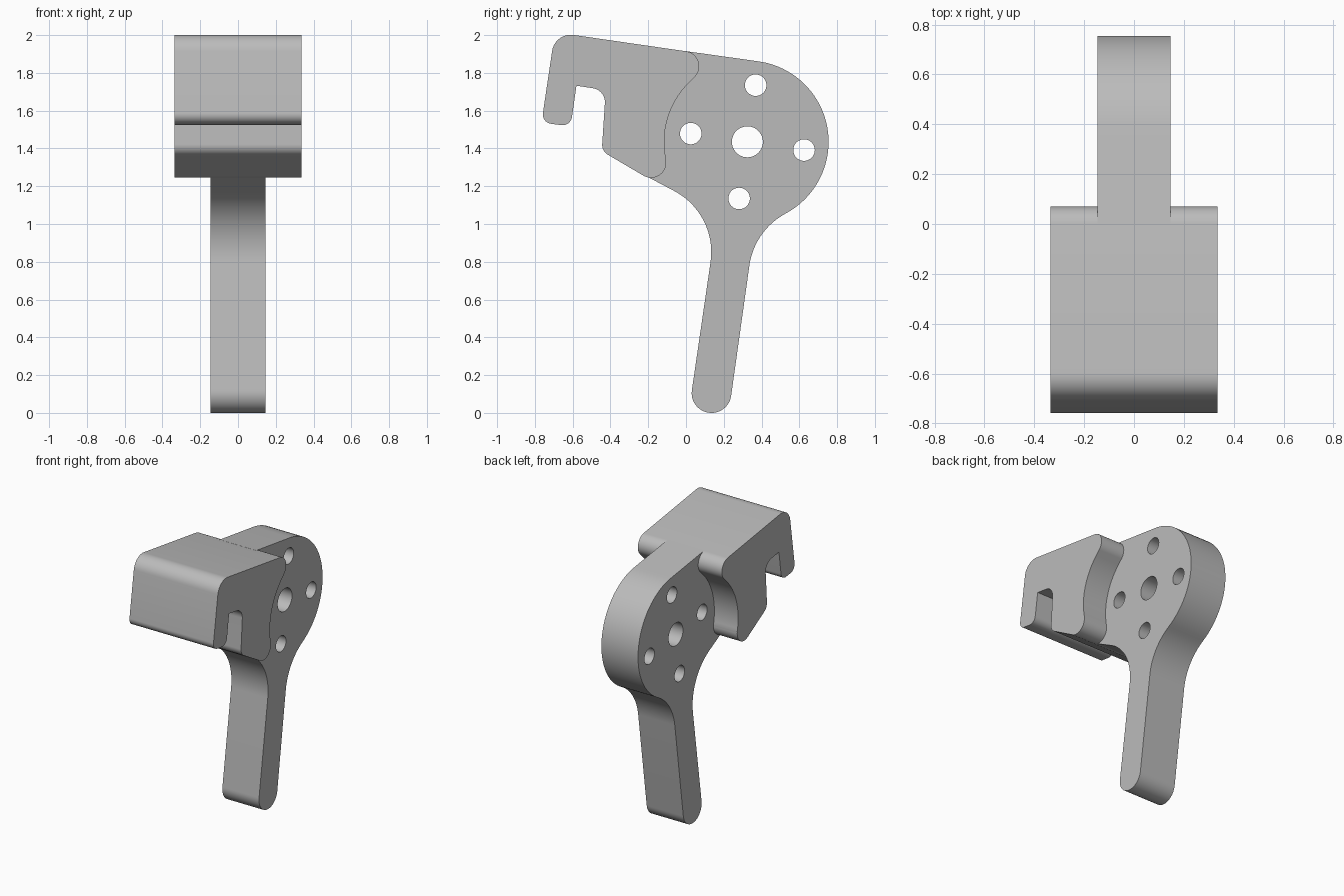
import bpy, bmesh
from math import sin, cos, tan, radians, pi
from mathutils import Vector, Matrix

cube = bpy.data.objects.get("Cube")
if cube:
    bpy.data.objects.remove(cube, do_unlink=True)

grey = bpy.data.materials.new("plain grey")
grey.use_nodes = True
colour = (0.5, 0.5, 0.5, 1)
grey.diffuse_color = colour
grey.node_tree.nodes["Principled BSDF"].inputs["Base Color"].default_value = colour


def arc(center, radius, start, end, steps=24):
    """Points on an arc, angles in degrees."""
    angles = [radians(start + (end - start) * i / steps) for i in range(steps + 1)]
    return [Vector((center[0] + radius * cos(a), center[1] + radius * sin(a))) for a in angles]


def fillet(before, corner, after, radius, steps=12):
    """Points rounding a corner between two straight edges."""
    p = Vector(corner)
    u = (Vector(before) - p).normalized()
    v = (Vector(after) - p).normalized()
    half = u.angle(v) / 2
    center = p + (u + v).normalized() * radius / sin(half)
    a = p + u * radius / tan(half) - center
    b = p + v * radius / tan(half) - center
    sweep = a.angle_signed(b)
    return [center + Matrix.Rotation(-sweep * i / steps, 2) @ a for i in range(steps + 1)]


def extrude_profile(name, loops, half_width):
    """Fill closed side-view loops (inner ones are holes) and extrude across x."""
    curve = bpy.data.curves.new(name, "CURVE")
    curve.dimensions = "2D"
    curve.fill_mode = "BOTH"
    curve.extrude = half_width
    for loop in loops:
        spline = curve.splines.new("POLY")
        spline.points.add(len(loop) - 1)
        for point, co in zip(spline.points, loop):
            point.co = (co[0], co[1], 0, 1)
        spline.use_cyclic_u = True
    helper = bpy.data.objects.new(name + "_profile", curve)
    mesh = bpy.data.meshes.new_from_object(helper)
    bpy.data.objects.remove(helper)
    bpy.data.curves.remove(curve)
    # Profile plane becomes y-z, depth becomes x
    mesh.transform(Matrix(((0, 0, 1, 0), (1, 0, 0, 0), (0, 1, 0, 0), (0, 0, 0, 1))))
    bm = bmesh.new()
    bm.from_mesh(mesh)
    bmesh.ops.remove_doubles(bm, verts=bm.verts, dist=0.0001)
    bmesh.ops.recalc_face_normals(bm, faces=bm.faces)
    bm.to_mesh(mesh)
    bm.free()
    mesh.materials.clear()
    mesh.materials.append(grey)
    mesh.name = name
    obj = bpy.data.objects.new(name, mesh)
    bpy.context.collection.objects.link(obj)
    bpy.ops.object.select_all(action="DESELECT")
    obj.select_set(True)
    bpy.context.view_layer.objects.active = obj
    bpy.ops.object.shade_smooth_by_angle(angle=radians(30))


hub = (0.325, 1.435)      # centre of the round head
tilt = 8.3                # lean of the whole part, degrees
top_seam = (0.0, 1.915)   # where the block's top meets the head
low_seam = (-0.223, 1.26)

# Hooked block: straight corners with radii, then the curved back edge
corners = [
    (low_seam, 0), ((-0.446, 1.385), 0.06), ((-0.425, 1.709), 0.075),
    ((-0.58, 1.732), 0), ((-0.611, 1.517), 0.05), ((-0.765, 1.537), 0.05),
    ((-0.694, 2.015), 0.1), (top_seam, 0),
]
block = []
for i, (corner, radius) in enumerate(corners):
    if radius:
        block += fillet(corners[i - 1][0], corner, corners[i + 1][0], radius)
    elif 0 < i < len(corners) - 1:
        block.append(Vector(corner))
block += arc((-0.01, 1.835), 0.08, 90 - tilt, -50)
block += arc(hub, 0.44, 130, 192.2)[1:]
block += arc((-0.185, 1.325), 0.08, 12.2, -118.4)[1:]
extrude_profile("hook_block", [block], 0.335)

# Round head flowing into the lever handle
plate = [Vector(top_seam)]
plate += arc(hub, 0.43, 90 - tilt, -61.9, 40)
plate += arc((0.702, 0.729), 0.37, 118.1, 180 - tilt)[1:]
plate += arc((0.135, 0.105), 0.105, -tilt, -180 - tilt)
plate += fillet((0.031, 0.12), (0.167, 1.053), low_seam, 0.366, 20)
plate += [Vector(low_seam), Vector((-0.2, 1.4)), Vector((-0.2, 1.6))]

# Centre bore and four bolt holes around it
holes = [arc(hub, 0.082, 0, 352.5, 47)]
for k in range(4):
    a = radians(90 - tilt) + k * pi / 2
    spot = (hub[0] + 0.303 * cos(a), hub[1] + 0.303 * sin(a))
    holes.append(arc(spot, 0.057, 0, 350, 35))
extrude_profile("lever_plate", [plate] + holes, 0.146)
